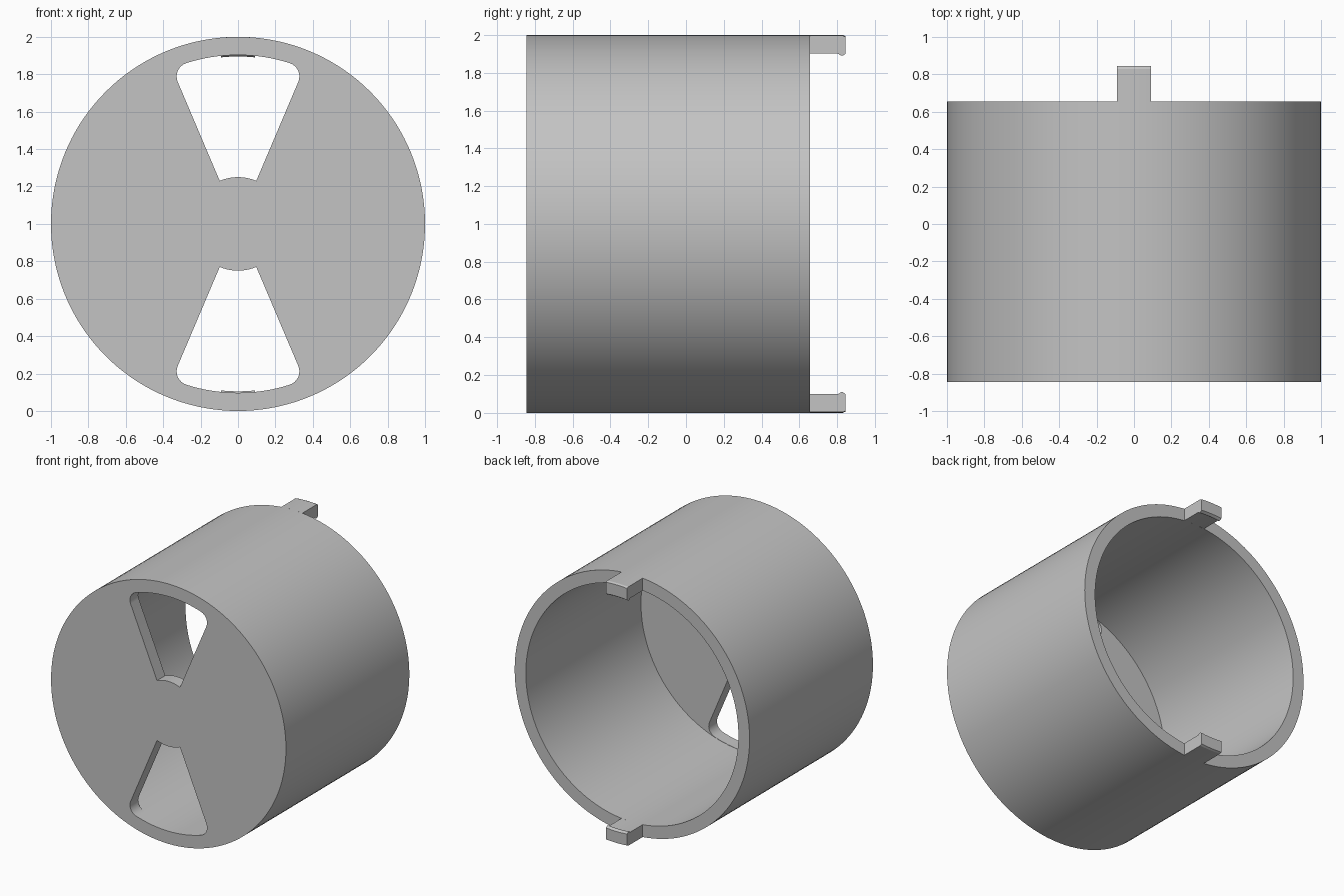
import bpy, bmesh
from math import sin, cos, pi, radians, asin

if "Cube" in bpy.data.objects:
    bpy.data.objects.remove(bpy.data.objects["Cube"], do_unlink=True)

SEGMENTS = 144
OUTER, INNER = 1.0, 0.905
FRONT, PLATE_BACK, RIM, TAB_END = -0.845, -0.745, 0.655, 0.845

grey = bpy.data.materials.new("plain grey")
grey.use_nodes = True
grey.diffuse_color = (0.55, 0.55, 0.55, 1)
grey.node_tree.nodes["Principled BSDF"].inputs["Base Color"].default_value = (0.55, 0.55, 0.55, 1)


def polar(radius, angle, cx=0.0, cz=0.0):
    """Point in the cross-section, angle measured from straight up."""
    return (cx + radius * sin(angle), cz + radius * cos(angle))


def arc(radius, start, end, steps, cx=0.0, cz=0.0):
    return [polar(radius, start + (end - start) * i / steps, cx, cz) for i in range(steps + 1)]


def loft(name, sections):
    """Join equal cross-sections [(y, points)] along y and cap both ends."""
    bm = bmesh.new()
    rings = [[bm.verts.new((x, y, 1 + z)) for x, z in pts] for y, pts in sections]
    for a, b in zip(rings, rings[1:]):
        for i in range(len(a)):
            j = (i + 1) % len(a)
            bm.faces.new((a[i], a[j], b[j], b[i]))
    bm.faces.new(rings[0])
    bm.faces.new(rings[-1])
    bmesh.ops.recalc_face_normals(bm, faces=bm.faces)
    mesh = bpy.data.meshes.new(name)
    bm.to_mesh(mesh)
    bm.free()
    mesh.materials.append(grey)
    obj = bpy.data.objects.new(name, mesh)
    bpy.context.collection.objects.link(obj)
    return obj


def activate(obj):
    bpy.ops.object.select_all(action='DESELECT')
    obj.select_set(True)
    bpy.context.view_layer.objects.active = obj


def circle(radius):
    return arc(radius, 0, 2 * pi, SEGMENTS)[:-1]


def window_outline(turn):
    """Ring sector with rounded outer corners."""
    half, top, fillet = radians(23), INNER - 0.002, 0.075
    swing = asin(fillet / (top - fillet))
    centre = half - swing
    points = arc(0.25, turn + half, turn - half, 12)
    for side in (-1, 1):
        cx, cz = polar(top - fillet, turn + side * centre)
        ends = [turn + side * (half + pi / 2), turn + side * centre]
        if side > 0:
            ends.reverse()
        points += arc(fillet, ends[0], ends[1], 8, cx, cz)
        if side < 0:
            points += arc(top, turn - centre, turn + centre, 16)[1:-1]
    return points


def tab_outline(outer, inner, turn):
    a, b = asin(0.09 / outer), asin(0.09 / inner)
    return arc(outer, turn - a, turn + a, 8) + arc(inner, turn + b, turn - b, 8)


# Hollow drum, closed at the front and open at the back
drum = loft("drum", [(FRONT, circle(OUTER)), (RIM, circle(OUTER)),
                     (RIM, circle(INNER)), (PLATE_BACK, circle(INNER))])

# Two windows through the front plate
for turn in (0, pi):
    outline = window_outline(turn)
    cutter = loft("window_cutter", [(FRONT - 0.1, outline), (PLATE_BACK + 0.02, outline)])
    cutter.hide_render = True
    cut = drum.modifiers.new("window", 'BOOLEAN')
    cut.operation, cut.solver, cut.object = 'DIFFERENCE', 'EXACT', cutter
    activate(drum)
    bpy.ops.object.modifier_apply(modifier=cut.name)
    bpy.data.objects.remove(cutter, do_unlink=True)

activate(drum)
bpy.ops.object.shade_smooth_by_angle(angle=radians(30))

# Locking tabs on the back rim, each with a small inner lip
for name, turn in (("top_tab", 0), ("bottom_tab", pi)):
    steps = [(RIM, OUTER, INNER), (0.805, OUTER, INNER), (0.82, OUTER, 0.895),
             (0.83, OUTER, 0.895), (TAB_END, 0.993, 0.905)]
    tab = loft(name, [(y, tab_outline(ro, ri, turn)) for y, ro, ri in steps])
    activate(tab)
    bpy.ops.object.shade_smooth_by_angle(angle=radians(20))
